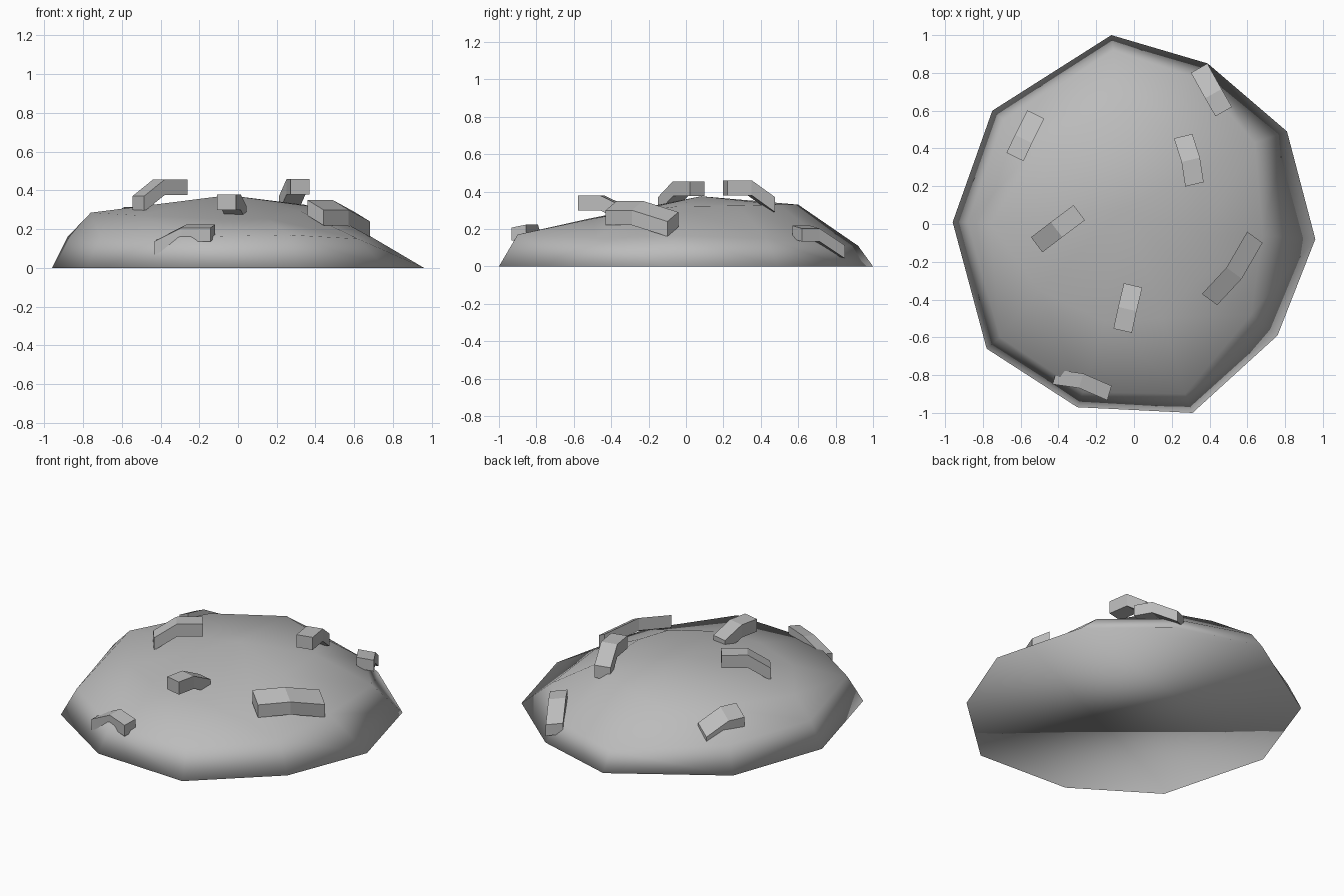
import bpy, bmesh
from mathutils import Vector

old = bpy.data.objects.get("Cube")
if old:
    bpy.data.objects.remove(old, do_unlink=True)

GREY = (0.5, 0.5, 0.5, 1)
mat = bpy.data.materials.new("stone_grey")
mat.use_nodes = True
mat.diffuse_color = GREY
shader = mat.node_tree.nodes["Principled BSDF"]
shader.inputs["Base Color"].default_value = GREY
shader.inputs["Roughness"].default_value = 0.8


def finish(name, bm, smooth):
    """Turn a bmesh into a named, coloured object."""
    bmesh.ops.recalc_face_normals(bm, faces=bm.faces)
    for face in bm.faces:
        face.smooth = smooth
    mesh = bpy.data.meshes.new(name)
    bm.to_mesh(mesh)
    bm.free()
    mesh.materials.append(mat)
    obj = bpy.data.objects.new(name, mesh)
    bpy.context.collection.objects.link(obj)
    return obj


def bridge(bm, lower, upper):
    """Join two equal loops of vertices with quads."""
    count = len(lower)
    for i in range(count):
        j = (i + 1) % count
        bm.faces.new((lower[i], lower[j], upper[j], upper[i]))


# Mound: irregular ten-sided loops from the rim up to the crown
rim = [(-.12, 1, 0), (.39, .85, 0), (.81, .49, 0), (.96, -.08, 0), (.76, -.59, 0),
       (.31, -1, 0), (-.3, -.97, 0), (-.78, -.66, 0), (-.96, .01, 0), (-.75, .6, 0)]
shoulder = [(-.11, .92, .11), (.34, .77, .11), (.64, .43, .15), (.68, -.06, .165),
            (.62, -.48, .15), (.27, -.9, .17), (-.27, -.89, .16), (-.71, -.6, .16),
            (-.88, .01, .16), (-.69, .55, .16)]
crown = [(-.08, .6, .33), (.2, .5, .33), (.35, .28, .325), (.36, -.05, .32),
         (.33, -.3, .29), (.15, -.5, .255), (-.15, -.52, .255), (-.5, -.35, .27),
         (-.76, 0, .285), (-.5, .43, .3)]

bm = bmesh.new()
loops = [[bm.verts.new(p) for p in ring] for ring in (rim, shoulder, crown)]
for lower, upper in zip(loops, loops[1:]):
    bridge(bm, lower, upper)
peak = bm.verts.new((-.05, .08, .375))
top = loops[-1]
for i, v in enumerate(top):
    bm.faces.new((v, top[(i + 1) % len(top)], peak))
bm.faces.new(loops[0][::-1])
finish("mound", bm, True)


def bent_bar(name, path, tilt=0, width=.1, thick=.08):
    """Bar along three points, with its outer side lowered by tilt."""
    points = [Vector(p) for p in path]
    run = points[-1] - points[0]
    side = Vector((-run.y, run.x, 0)).normalized()
    outward = 1 if side.dot(points[1]) > 0 else -1
    side.z = -tilt * outward
    side *= width / 2
    up = Vector((0, 0, thick / 2))
    bm = bmesh.new()
    sections = [[bm.verts.new(p + side * a + up * b)
                 for a, b in ((-1, -1), (1, -1), (1, 1), (-1, 1))] for p in points]
    for first, second in zip(sections, sections[1:]):
        bridge(bm, first, second)
    bm.faces.new(sections[0][::-1])
    bm.faces.new(sections[-1])
    finish(name, bm, False)


# Bent bars scattered over the mound: raised end, bend, lowered end
bent_bar("bar_centre_right", [(-.29, .06, .415), (-.41, -.03, .415), (-.515, -.11, .33)])
bent_bar("bar_back_centre", [(.32, .21, .42), (.3, .34, .42), (.26, .465, .33)])
bent_bar("bar_front_centre", [(-.06, -.565, .34), (-.035, -.45, .34), (-.005, -.325, .28)])
bent_bar("bar_left", [(.4, -.4, .285), (.53, -.26, .285), (.64, -.07, .225)], tilt=.5)
bent_bar("bar_front_right", [(-.13, -.895, .18), (-.28, -.83, .18), (-.42, -.81, .11)],
         tilt=.2, width=.08, thick=.07)
bent_bar("bar_back_left", [(.475, .595, .175), (.42, .69, .175), (.345, .825, .085)],
         tilt=.15, thick=.07)
bent_bar("bar_back_right", [(-.63, .355, .25), (-.585, .45, .25), (-.52, .58, .18)], tilt=.5)
